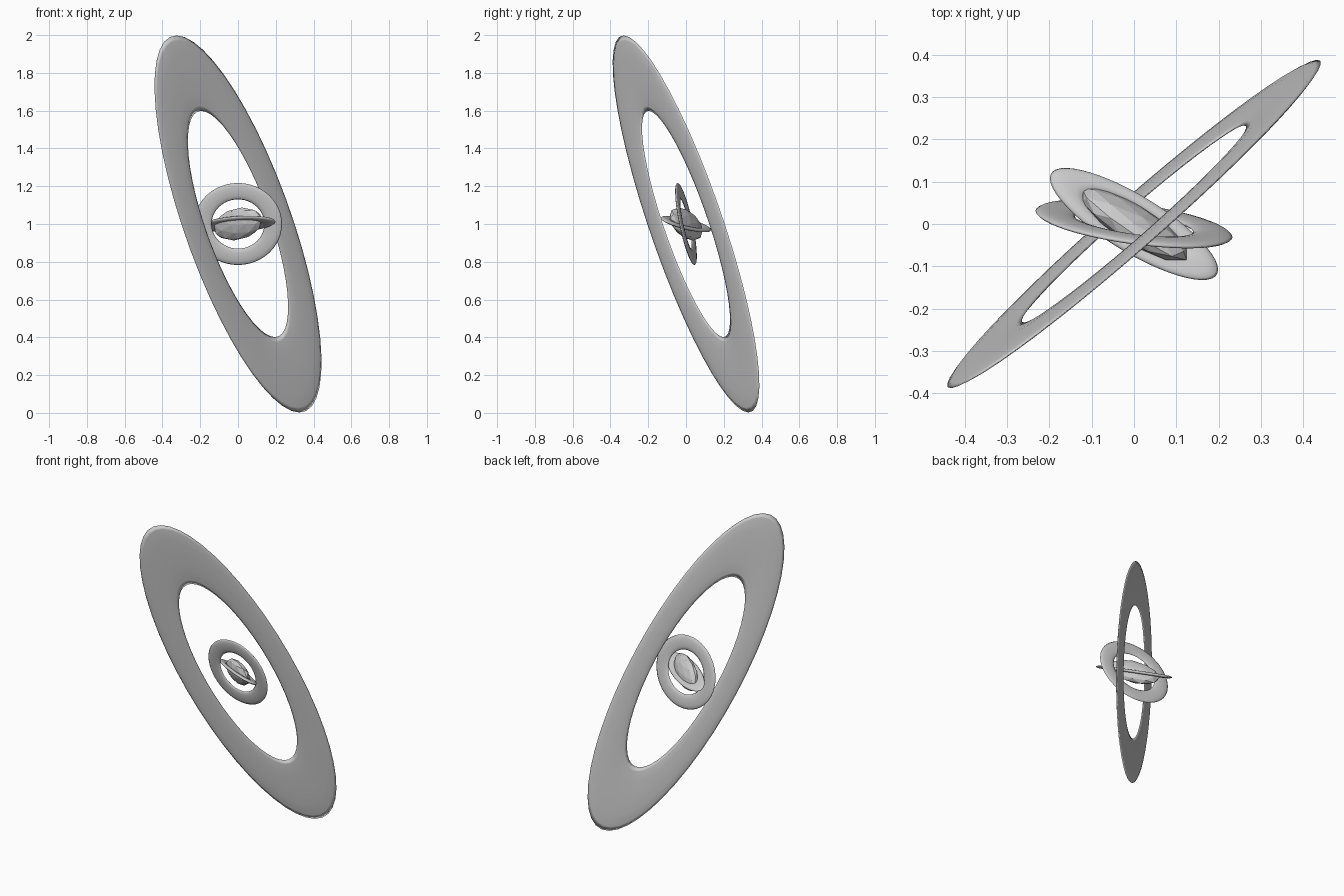
import bpy
from mathutils import Matrix, Vector

if "Cube" in bpy.data.objects:
    bpy.data.objects.remove(bpy.data.objects["Cube"])

CENTRE = Vector((0, 0, 1))


def shape(ob, name, a, b, c):
    """Skew a unit primitive so its local axes become a, b, c."""
    m = Matrix((a, b, c)).transposed().to_4x4()
    m.translation = CENTRE
    ob.data.transform(m)
    ob.name = ob.data.name = name


def ring(name, a, b, half_thickness):
    # flattened torus whose outer edge is the ellipse a*cos + b*sin
    bpy.ops.mesh.primitive_torus_add(major_segments=48, minor_segments=12,
                                     major_radius=0.8, minor_radius=0.2)
    ob = bpy.context.object
    a, b = Vector(a), Vector(b)
    shape(ob, name, a, b, a.cross(b).normalized() * half_thickness / 0.2)
    bpy.ops.object.shade_smooth()


# Three nested elliptical rings
ring("outer_ring", (-0.325, -0.33, 0.998), (0.300, 0.205, 0), 0.008)
ring("upright_ring", (0, -0.045, 0.217), (0.233, -0.031, 0), 0.009)
ring("level_ring", (0.199, -0.108, 0.012), (0, 0.077, -0.039), 0.009)

# Faceted core stone
bpy.ops.mesh.primitive_ico_sphere_add(subdivisions=2, radius=1)
shape(bpy.context.object, "core",
      (0.131, -0.0725, 0.0198), (0, 0.0533, -0.0387), (0, 0, 0.0762))
